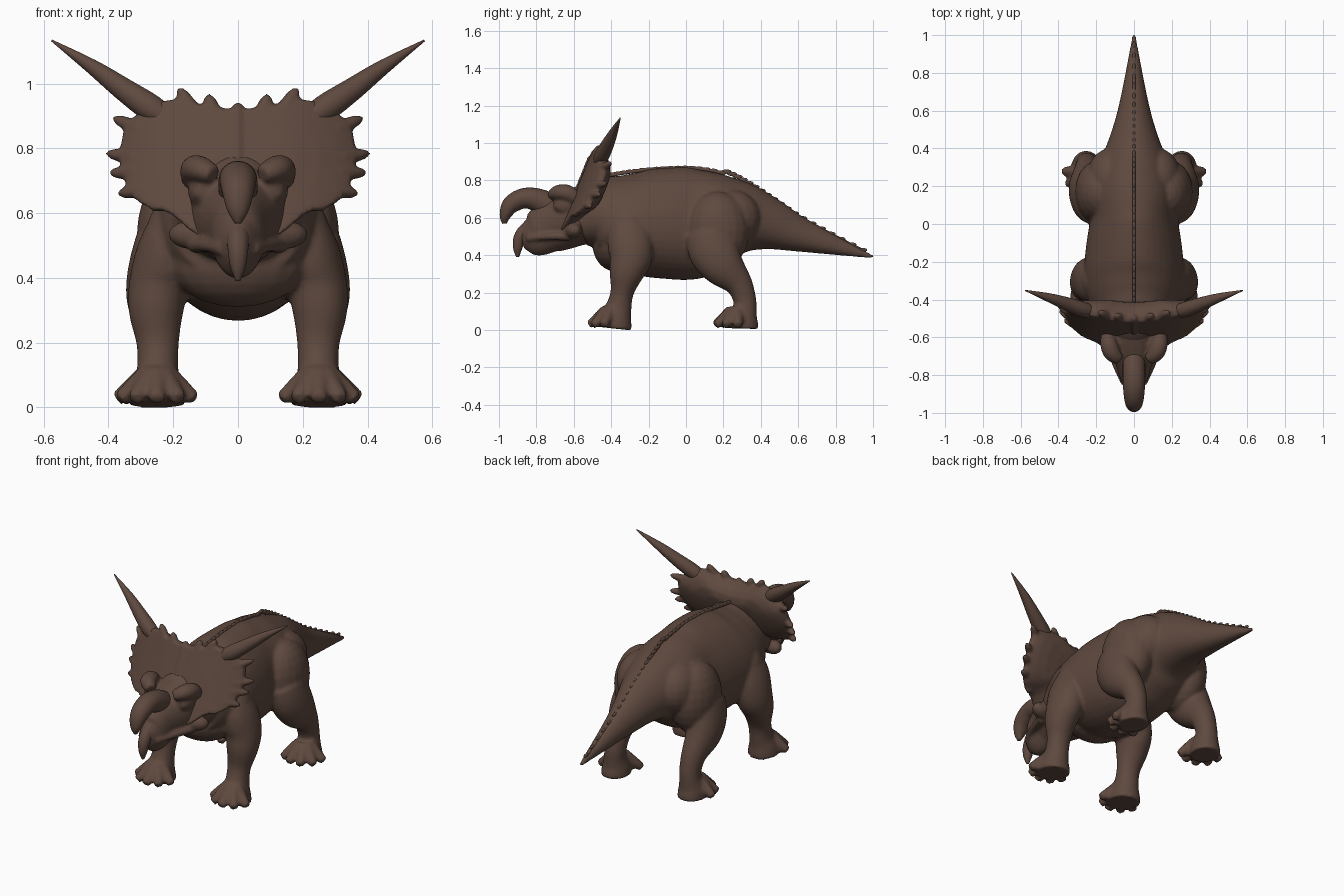
import bpy, bmesh, math
from mathutils import Vector, Matrix

cube = bpy.data.objects.get("Cube")
if cube:
    bpy.data.objects.remove(cube, do_unlink=True)

hide = bpy.data.materials.new("brown_hide")
hide.use_nodes = True
hide.diffuse_color = (0.112, 0.066, 0.049, 1)
hide.node_tree.nodes["Principled BSDF"].inputs["Base Color"].default_value = hide.diffuse_color


def refine(stations, steps=4):
    """Catmull-Rom curve through tuples of numbers."""
    s = [stations[0]] + list(stations) + [stations[-1]]
    out = []
    for i in range(1, len(s) - 2):
        for k in range(steps):
            t = k / steps
            out.append([0.5 * (2 * b + (c - a) * t + (2 * a - 5 * b + 4 * c - d) * t * t
                               + (3 * b - a - 3 * c + d) * t ** 3)
                        for a, b, c, d in zip(*s[i - 1:i + 3])])
    return out + [list(stations[-1])]


def skin(bm, rings):
    """Join rings of points into a closed surface."""
    rows = [[bm.verts.new(p) for p in ring] for ring in rings]
    n = len(rows[0])
    for r, q in zip(rows, rows[1:]):
        for i in range(n):
            j = (i + 1) % n
            bm.faces.new((r[i], r[j], q[j], q[i]))
    bm.faces.new(rows[0])
    bm.faces.new(rows[-1])


def loft(bm, stations, n=24, steps=4, egg=0.0):
    """Sweep an ellipse along stations (x, y, z, side radius, other radius)."""
    st = refine(stations, steps)
    pts = [Vector(p[:3]) for p in st]
    rings = []
    for i, p in enumerate(st):
        t = (pts[min(i + 1, len(pts) - 1)] - pts[max(i - 1, 0)]).normalized()
        ref = Vector((0, 1, 0)) if abs(t.x) > 0.9 else Vector((1, 0, 0))
        u = (ref - t * ref.dot(t)).normalized()
        v = t.cross(u)
        rings.append([pts[i] + u * p[3] * math.cos(a) * (1 + egg * math.sin(a))
                      + v * p[4] * math.sin(a)
                      for a in (2 * math.pi * k / n for k in range(n))])
    skin(bm, rings)


def ball(bm, centre, radii):
    m = Matrix.Translation(centre) @ Matrix.Diagonal((*radii, 1))
    bmesh.ops.create_uvsphere(bm, u_segments=20, v_segments=12, radius=1, matrix=m)


def spike(bm, base, tip, r):
    b, t = Vector(base), Vector(tip)
    m = b.lerp(t, 0.7)
    loft(bm, [(*b, r, r), (*m, r * 0.8, r * 0.8), (*t, r * 0.3, r * 0.3)], 12)


def part(name, bm, voxel=0, mirror=False):
    """Turn a bmesh into a smooth object, optionally fused and mirrored."""
    bmesh.ops.recalc_face_normals(bm, faces=bm.faces)
    me = bpy.data.meshes.new(name)
    bm.to_mesh(me)
    bm.free()
    me.materials.append(hide)
    me.polygons.foreach_set("use_smooth", [True] * len(me.polygons))
    ob = bpy.data.objects.new(name, me)
    bpy.context.collection.objects.link(ob)
    if voxel:
        rm = ob.modifiers.new("fuse", 'REMESH')
        rm.mode, rm.voxel_size, rm.use_smooth_shade = 'VOXEL', voxel, True
        sm = ob.modifiers.new("soften", 'SMOOTH')
        sm.factor, sm.iterations = 0.5, 4
    if mirror:
        mi = ob.modifiers.new("mirror", 'MIRROR')
        mi.use_mirror_merge = False


def leg(bm, side, stations, foot, turn, muscles):
    """Leg on one side, with muscle masses and five splayed toes."""
    loft(bm, [(side * x, y, z, a, b) for x, y, z, a, b in stations])
    for (x, y, z), radii in muscles:
        ball(bm, (side * x, y, z), radii)
    for k in range(-2, 3):
        a = turn + k * 0.6
        d = Vector((side * math.sin(a), -math.cos(a), 0))
        f = Vector((side * foot[0], foot[1], 0))
        rows = [(0.03, 0.11, 0.03), (0.085, 0.055, 0.03), (0.125, 0.026, 0.022)]
        loft(bm, [(*(f + d * r + Vector((0, 0, z))), w, w) for r, z, w in rows], 12)


# torso and tail: (y, centre z, half width, half height)
trunk = [(-.58, .59, .16, .15), (-.48, .62, .195, .195), (-.38, .6, .24, .235),
         (-.25, .575, .262, .28), (-.1, .57, .25, .297), (.05, .57, .228, .297),
         (.2, .59, .23, .25), (.32, .595, .185, .19), (.45, .565, .133, .14),
         (.6, .512, .087, .095), (.8, .45, .045, .05), (1.005, .39, .008, .008)]
front_leg = [(.18, -.29, .62, .06, .09), (.22, -.3, .5, .085, .12), (.243, -.295, .39, .092, .115),
             (.253, -.32, .3, .085, .092), (.248, -.342, .2, .066, .062),
             (.248, -.36, .12, .064, .07), (.25, -.378, .06, .08, .088),
             (.25, -.385, .008, .09, .095)]
hind_leg = [(.22, .14, .5, .1, .14), (.245, .15, .42, .095, .135), (.255, .2, .34, .09, .115),
            (.25, .28, .25, .068, .075), (.248, .312, .17, .06, .062), (.25, .315, .12, .06, .064),
            (.253, .3, .06, .075, .085), (.253, .297, .008, .08, .092)]

# body: trunk, chest and legs fused together
bm = bmesh.new()
loft(bm, [(0, y, z, a, b) for y, z, a, b in trunk], 40, egg=0.12)
ball(bm, (0, -.37, .455), (.22, .13, .145))
for s in (-1, 1):
    leg(bm, s, front_leg, (.25, -.395), 0, [((.175, -.3, .5), (.115, .12, .17))])
    leg(bm, s, hind_leg, (.25, .275), 0.4,
        [((.185, .17, .53), (.128, .17, .21)), ((.13, .24, .6), (.12, .16, .15))])
part("body", bm, 0.01)

# ridge and low scutes along the spine
bm = bmesh.new()
spine = [(y, z + b * (1.06 if y > 0.2 else 1)) for y, z, a, b in refine(trunk, 8)
         if -0.42 < y < 0.96]
loft(bm, [(0, y, z - .004, .009, .009) for y, z in spine], 8, 1)
for y, z in spine[::2]:
    ball(bm, (0, y, z - .002), (.009, .026, .011))
part("spine_ridge", bm)

# head with brow bosses, eyes and cheek points
bm = bmesh.new()
loft(bm, [(0, -.5, .62, .17, .16), (0, -.58, .6, .16, .15), (0, -.66, .572, .132, .145),
          (0, -.74, .542, .095, .135), (0, -.8, .505, .078, .115), (0, -.85, .49, .052, .085),
          (0, -.88, .48, .025, .05)])
for s in (-1, 1):
    loft(bm, [(s * .075, -.72, .72, .03, .025), (s * .115, -.685, .735, .045, .04),
              (s * .135, -.63, .73, .045, .045), (s * .14, -.57, .69, .03, .03)], 16)
    ball(bm, (s * .1, -.64, .67), (.055, .07, .06))
    ball(bm, (s * .12, -.685, .66), (.02, .02, .02))
    spike(bm, (s * .09, -.62, .53), (s * .212, -.585, .535), .05)
    # upper lip ridge
    loft(bm, [(s * .13, -.62, .5, .03, .025), (s * .095, -.74, .5, .022, .02),
              (s * .05, -.85, .49, .016, .02)], 12)
part("head", bm, 0.009)

# curved nose horn and hooked beak
bm = bmesh.new()
loft(bm, [(0, -.69, .63, .06, .07), (0, -.77, .685, .06, .065), (0, -.86, .705, .058, .055),
          (0, -.935, .67, .05, .048), (0, -.967, .61, .034, .03), (0, -.97, .568, .01, .012)])
part("nose_horn", bm)
bm = bmesh.new()
loft(bm, [(0, -.78, .53, .05, .06), (0, -.85, .53, .038, .044), (0, -.89, .49, .032, .033),
          (0, -.9, .435, .024, .024), (0, -.9, .39, .007, .008)])
part("beak", bm)

# frill: swept-back shield with a thick centre
half = [(0, .92), (.1, .93), (.2, .95), (.28, .925), (.345, .87), (.362, .78),
        (.345, .69), (.3, .63), (.21, .6), (.12, .53), (0, .5)]
outline = refine(half + [(-x, z) for x, z in half[-2:0:-1]] + [half[0]], 3)[:-1]
MID = Vector((0, 0.72))


def frill_y(x, z):
    return -0.5 + 0.4 * (z - 0.93) + 2 * abs(x) ** 3


def frill_ring(s, back):
    ring = []
    for o in outline:
        x, z = MID.lerp(Vector(o), s)
        ring.append((x, frill_y(x, z) + (0.018 + 0.12 * (1 - s ** 4) if back else -0.015), z))
    return ring


bm = bmesh.new()
sizes = [0.05, 0.3, 0.5, 0.7, 0.85, 0.93, 1]
skin(bm, [frill_ring(s, False) for s in sizes] + [frill_ring(s, True) for s in sizes[::-1]])
# raised centre ridge on the face of the frill
loft(bm, [(0, frill_y(0, z) - .01, z, .012, .014) for z in (.7, .8, .92)], 12)
# knobs around the rim
for x, z in [(0, .942), (.095, .966), (.185, .985), (.385, .895), (.405, .785),
             (.395, .725), (.37, .66), (.27, .615)]:
    for s in ((1, -1) if x else (1,)):
        b = MID.lerp(Vector((s * x, z)), 0.78)
        spike(bm, (b.x, frill_y(*b) + .01, b.y), (s * x, frill_y(x, z), z), .024)
part("frill", bm, 0.008)

# long frill horns
bm = bmesh.new()
loft(bm, [(.19, -.47, .875, .025, .025), (.265, -.455, .922, .042, .04),
          (.35, -.425, .98, .036, .036), (.45, -.39, 1.052, .023, .024),
          (.575, -.352, 1.133, .003, .003)])
part("frill_horns", bm, mirror=True)
